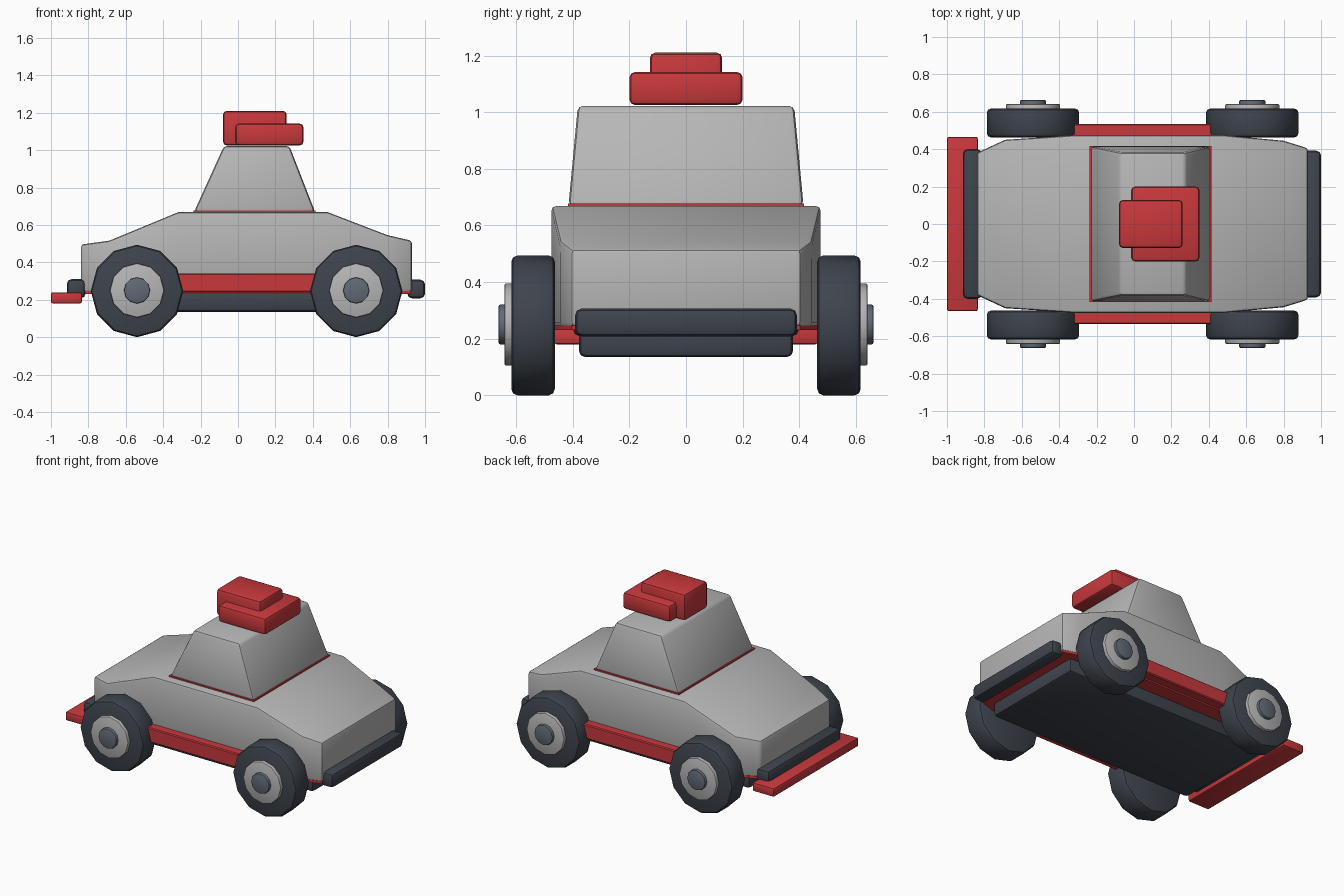
import bpy, bmesh, math
from mathutils import Matrix

if "Cube" in bpy.data.objects:
    bpy.data.objects.remove(bpy.data.objects["Cube"])


def material(name, rgb):
    m = bpy.data.materials.new(name)
    m.diffuse_color = (*rgb, 1)
    m.use_nodes = True
    m.node_tree.nodes["Principled BSDF"].inputs["Base Color"].default_value = m.diffuse_color
    return m


GREY = material("body grey", (0.47, 0.47, 0.47))
RED = material("trim red", (0.58, 0.04, 0.045))
DARK = material("rubber slate", (0.048, 0.058, 0.075))
STEEL = material("hub cap slate", (0.12, 0.145, 0.18))


def finish(bm, name, mat, bevel=0.0, segments=2, limit=40):
    """Bevel the sharp edges, then turn the bmesh into a shaded object."""
    bmesh.ops.recalc_face_normals(bm, faces=bm.faces)
    if bevel:
        edges = [e for e in bm.edges if e.calc_face_angle(0) > math.radians(limit)]
        bmesh.ops.bevel(bm, geom=edges, offset=bevel, segments=segments,
                        profile=0.5, affect='EDGES', clamp_overlap=True)
    me = bpy.data.meshes.new(name)
    bm.to_mesh(me)
    bm.free()
    me.materials.append(mat)
    ob = bpy.data.objects.new(name, me)
    bpy.context.collection.objects.link(ob)
    bpy.ops.object.select_all(action='DESELECT')
    ob.select_set(True)
    bpy.context.view_layer.objects.active = ob
    bpy.ops.object.shade_smooth_by_angle(angle=math.radians(35))
    return ob


def loft(name, rings, mat, bevel=0.0, segments=2):
    """Skin a stack of four-point rings and close both ends."""
    bm = bmesh.new()
    vs = [[bm.verts.new(p) for p in ring] for ring in rings]
    for a, b in zip(vs, vs[1:]):
        for i in range(4):
            j = (i + 1) % 4
            bm.faces.new((a[i], a[j], b[j], b[i]))
    bm.faces.new(vs[0])
    bm.faces.new(vs[-1])
    return finish(bm, name, mat, bevel, segments)


def section(x, w, z0, z1):
    return [(x, -w, z0), (x, w, z0), (x, w, z1), (x, -w, z1)]


def box(name, x0, x1, w, z0, z1, mat, bevel=0.0, segments=2):
    return loft(name, [section(x0, w, z0, z1), section(x1, w, z0, z1)], mat, bevel, segments)


def disc(name, x, y0, y1, z, r, mat, bevel, segments=2):
    bm = bmesh.new()
    turn = Matrix.Rotation(math.pi / 2, 4, 'X')
    bmesh.ops.create_cone(bm, cap_ends=True, segments=12, radius1=r, radius2=r,
                          depth=abs(y1 - y0),
                          matrix=Matrix.Translation((x, (y0 + y1) / 2, z)) @ turn
                          @ Matrix.Rotation(0, 4, 'Z'))
    return finish(bm, name, mat, bevel, segments, 60)


# Body shell: position along the car, half width, height of the deck
stations = [(-0.84, 0.38, 0.495), (-0.69, 0.45, 0.515), (-0.32, 0.475, 0.668),
            (0.48, 0.475, 0.668), (0.80, 0.445, 0.545), (0.93, 0.405, 0.515)]
loft("body", [section(x, w, 0.243, z) for x, w, z in stations], GREY, 0.015)

# Red floor skirt follows the body outline
loft("skirt", [section(x * 0.995, w - 0.003, 0.23, 0.246) for x, w, _ in stations], RED)

# Cabin and the thin red line at its base
def rectangle(x0, x1, w, z):
    return [(x0, -w, z), (x1, -w, z), (x1, w, z), (x0, w, z)]


loft("cabin", [rectangle(-0.235, 0.412, 0.415, 0.67),
               rectangle(-0.075, 0.275, 0.382, 1.022)], GREY, 0.018)
box("cabin_trim", -0.237, 0.414, 0.417, 0.664, 0.677, RED)

# Roof boxes
box("roof_box_tall", -0.08, 0.26, 0.128, 1.025, 1.21, RED, 0.02)
box("roof_box_wide", -0.015, 0.35, 0.2, 1.025, 1.142, RED, 0.02)

# Chassis, sills, bumpers and the plate at the nose
box("chassis", -0.75, 0.84, 0.378, 0.135, 0.236, DARK, 0.022)
box("sills", -0.33, 0.43, 0.535, 0.24, 0.34, RED, 0.006, 1)
box("right_bumper", 0.905, 1.0, 0.392, 0.208, 0.307, DARK, 0.025)
box("left_bumper", -0.915, -0.815, 0.4, 0.208, 0.31, DARK, 0.025)
box("nose_plate", -1.0, -0.835, 0.466, 0.18, 0.24, RED, 0.01)

# Wheels with hubs and caps on both sides
for end, x in (("left", -0.54), ("right", 0.632)):
    for side, s in (("front", -1), ("back", 1)):
        tag = f"{end}_{side}"
        disc(f"{tag}_tyre", x, s * 0.463, s * 0.617, 0.247, 0.247, DARK, 0.022)
        disc(f"{tag}_hub", x, s * 0.59, s * 0.641, 0.25, 0.145, GREY, 0.006)
        disc(f"{tag}_cap", x, s * 0.60, s * 0.662, 0.25, 0.07, STEEL, 0.006)
